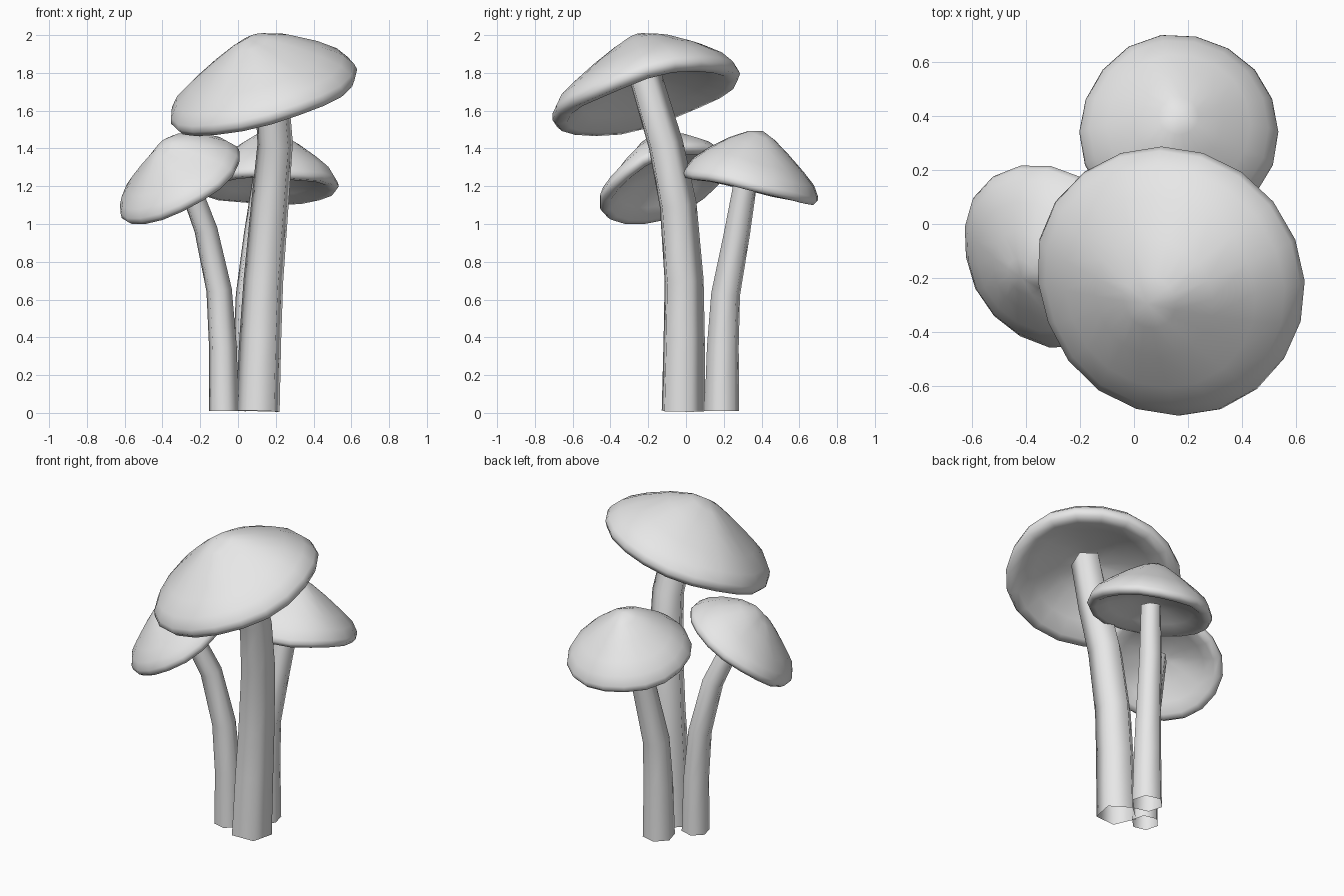
import bpy, bmesh, math
from mathutils import Vector

if "Cube" in bpy.data.objects:
    bpy.data.objects.remove(bpy.data.objects["Cube"], do_unlink=True)

grey = bpy.data.materials.new("pale_grey")
grey.use_nodes = True
colour = (0.8, 0.8, 0.8, 1)
grey.diffuse_color = colour
grey.node_tree.nodes["Principled BSDF"].inputs["Base Color"].default_value = colour


def finish(bm, name, angle):
    """Turn a bmesh into a smooth-shaded object."""
    bmesh.ops.recalc_face_normals(bm, faces=bm.faces)
    mesh = bpy.data.meshes.new(name)
    bm.to_mesh(mesh)
    bm.free()
    mesh.materials.append(grey)
    obj = bpy.data.objects.new(name, mesh)
    bpy.context.collection.objects.link(obj)
    bpy.ops.object.select_all(action='DESELECT')
    obj.select_set(True)
    bpy.context.view_layer.objects.active = obj
    bpy.ops.object.shade_smooth_by_angle(angle=math.radians(angle))


def bridge(bm, rings):
    for a, b in zip(rings, rings[1:]):
        n = len(a)
        for i in range(n):
            j = (i + 1) % n
            bm.faces.new((a[i], a[j], b[j], b[i]))


def fan(bm, ring, tip):
    for i in range(len(ring)):
        bm.faces.new((ring[i], ring[(i + 1) % len(ring)], tip))


# Cap cross-section from near the peak, round the lip, to the hollow underside
OUTER = [(0.2, 0.875), (0.45, 0.65), (0.72, 0.38), (0.9, 0.18), (0.985, 0.0)]
LIP = [(1.0, -0.06), (0.96, -0.12), (0.86, -0.12)]
UNDER = [(0.68, -0.02), (0.4, 0.1), (0.15, 0.17)]


def make_cap(name, centre, slope, radius, height, lift, sides, phase):
    normal = Vector((-slope[0], -slope[1], 1)).normalized()
    u = Vector((1, 0, slope[0])).normalized()
    v = normal.cross(u)
    centre = Vector(centre)
    uphill = math.atan2(v.z, u.z)
    # each entry: radius, height, swelling on the uphill side
    profile = [(r * radius, h * height, 4 * lift * r * (1 - r)) for r, h in OUTER]
    profile += [(r * radius, h * radius, 0) for r, h in LIP + UNDER]
    bm = bmesh.new()
    rings = []
    for r, h, swell in profile:
        ring = []
        for i in range(sides):
            a = math.tau * i / sides
            # gentle hand-shaped wobble
            wave = math.sin(3 * a + phase) + 0.6 * math.sin(5 * a + 2 * phase)
            rr = r * (1 + 0.006 * wave)
            hh = h + 0.015 * r * wave + swell * max(0, math.cos(a - uphill))
            ring.append(bm.verts.new(centre + u * rr * math.cos(a)
                                     + v * rr * math.sin(a) + normal * hh))
        rings.append(ring)
    bridge(bm, rings)
    fan(bm, rings[0], bm.verts.new(centre + normal * height))
    fan(bm, rings[-1], bm.verts.new(centre + normal * 0.18 * radius))
    finish(bm, name, 65)


def make_stem(name, path, radii, turn, sides):
    """Open few-sided tube that follows a bent path."""
    points = [Vector(p) for p in path]
    bm = bmesh.new()
    rings = []
    for k, p in enumerate(points):
        along = (points[min(k + 1, len(points) - 1)] - points[max(k - 1, 0)]).normalized()
        u = (Vector((1, 0, 0)) - along * along.x).normalized()
        v = along.cross(u)
        t = k / (len(points) - 1)
        r = radii[0] + (radii[1] - radii[0]) * t
        rings.append([bm.verts.new(p + r * (u * math.cos(a) + v * math.sin(a)))
                      for a in (math.radians(turn) + math.tau * i / sides
                                for i in range(sides))])
    bridge(bm, rings)
    finish(bm, name, 75)


# Tall front mushroom
make_stem("tall_stem", [(0.108, -0.022, 0.01), (0.122, -0.017, 0.4), (0.138, -0.017, 0.7),
                        (0.172, -0.048, 1.1), (0.2, -0.113, 1.42), (0.175, -0.218, 1.77)],
          (0.123, 0.093), -48, 5)
make_cap("tall_cap", (0.128, -0.217, 1.703), (0.28, 0.275), 0.513, 0.302, 0.04, 20, 0.4)

# Small side mushroom
make_stem("side_stem", [(-0.075, 0.01, 0.01), (-0.08, 0.01, 0.35), (-0.1, 0, 0.65),
                        (-0.17, -0.03, 0.97), (-0.27, -0.11, 1.24)],
          (0.082, 0.058), -15, 6)
make_cap("side_cap", (-0.317, -0.125, 1.23), (0.56, 0.42), 0.36, 0.215, 0.055, 18, 1.3)

# Small back mushroom
make_stem("back_stem", [(0.06, 0.19, 0.01), (0.06, 0.195, 0.35), (0.065, 0.21, 0.63),
                        (0.1, 0.27, 0.95), (0.14, 0.32, 1.25)],
          (0.095, 0.063), 45, 6)
make_cap("back_cap", (0.165, 0.345, 1.22), (0.0, -0.22), 0.368, 0.28, 0.028, 18, 2.2)
